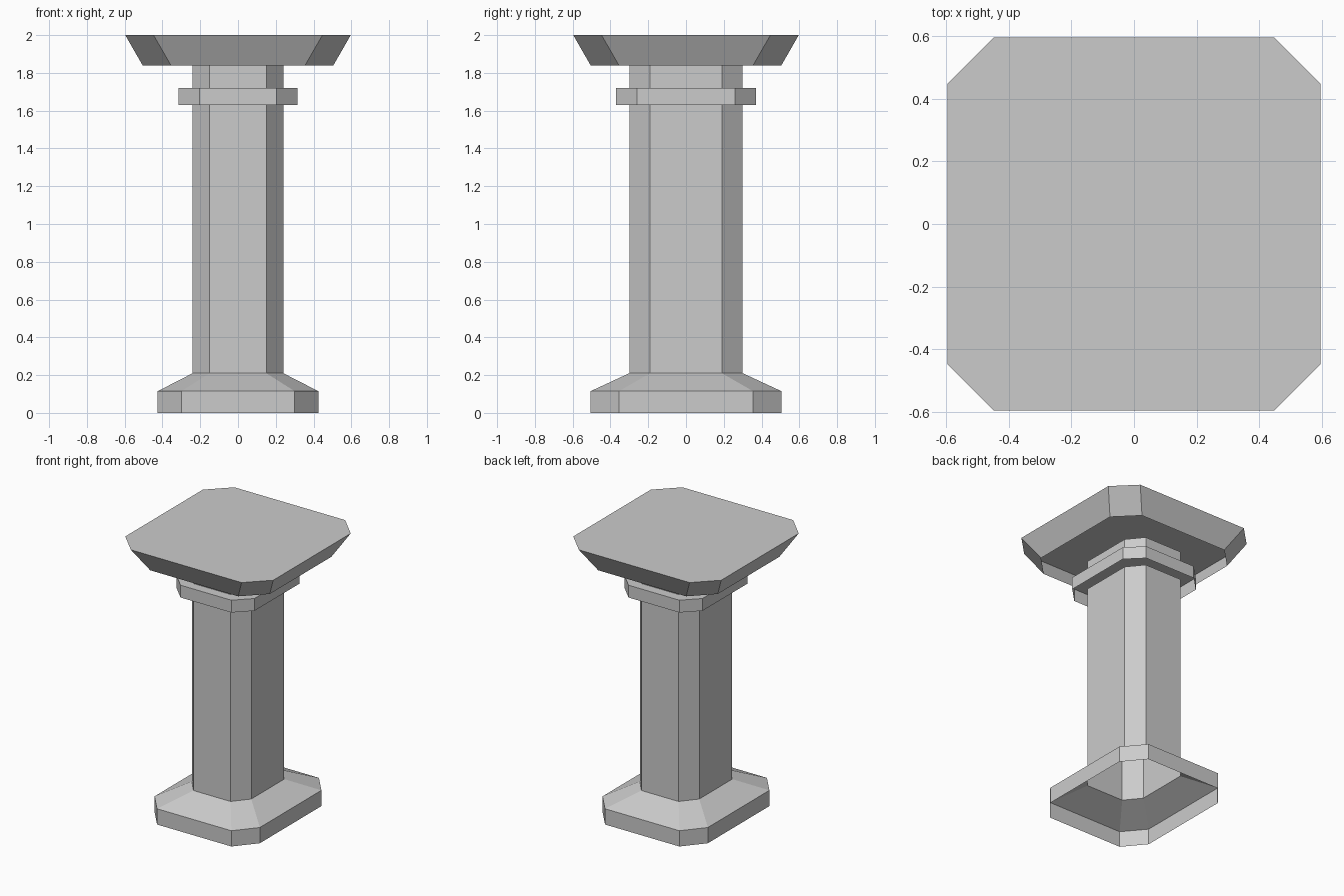
import bpy
import bmesh

cube = bpy.data.objects.get("Cube")
if cube:
    bpy.data.objects.remove(cube, do_unlink=True)

stone = bpy.data.materials.new("pale grey stone")
stone.use_nodes = True
colour = (0.6, 0.6, 0.6, 1)
stone.diffuse_color = colour
stone.node_tree.nodes["Principled BSDF"].inputs["Base Color"].default_value = colour


def ring(bm, size, z):
    """Chamfered rectangle: half sizes x, y and the flat half widths on each."""
    x, y, fx, fy = size
    corners = [(fx, -y), (x, -fy), (x, fy), (fx, y),
               (-fx, y), (-x, fy), (-x, -fy), (-fx, -y)]
    return [bm.verts.new((cx, cy, z)) for cx, cy in corners]


def loft(name, sections, top=False):
    """Open-bottomed shell through the given (size, height) sections."""
    bm = bmesh.new()
    loops = [ring(bm, size, z) for size, z in sections]
    for low, high in zip(loops, loops[1:]):
        for i in range(len(low)):
            j = (i + 1) % len(low)
            bm.faces.new((low[i], low[j], high[j], high[i]))
    if top:
        bm.faces.new(loops[-1])
    mesh = bpy.data.meshes.new(name)
    bm.to_mesh(mesh)
    bm.free()
    mesh.materials.append(stone)
    obj = bpy.data.objects.new(name, mesh)
    bpy.context.collection.objects.link(obj)
    return obj


SHAFT = (0.24, 0.30, 0.15, 0.19)
FOOT = (0.425, 0.505, 0.30, 0.355)
COLLAR = (0.315, 0.37, 0.205, 0.26)
CAP_LOW = (0.505, 0.505, 0.355, 0.355)
CAP_HIGH = (0.597, 0.597, 0.447, 0.447)

# Plinth with sloping shoulders, then the shaft
loft("base", [(FOOT, 0), (FOOT, 0.115), (SHAFT, 0.21)])
loft("shaft", [(SHAFT, 0.21), (SHAFT, 1.63)])
# Projecting collar and the short neck above it
loft("collar", [(COLLAR, 1.63), (COLLAR, 1.72)], top=True)
loft("neck", [(SHAFT, 1.72), (SHAFT, 1.84)])
# Flared top slab
loft("capital", [(CAP_LOW, 1.84), (CAP_HIGH, 2.0)], top=True)
